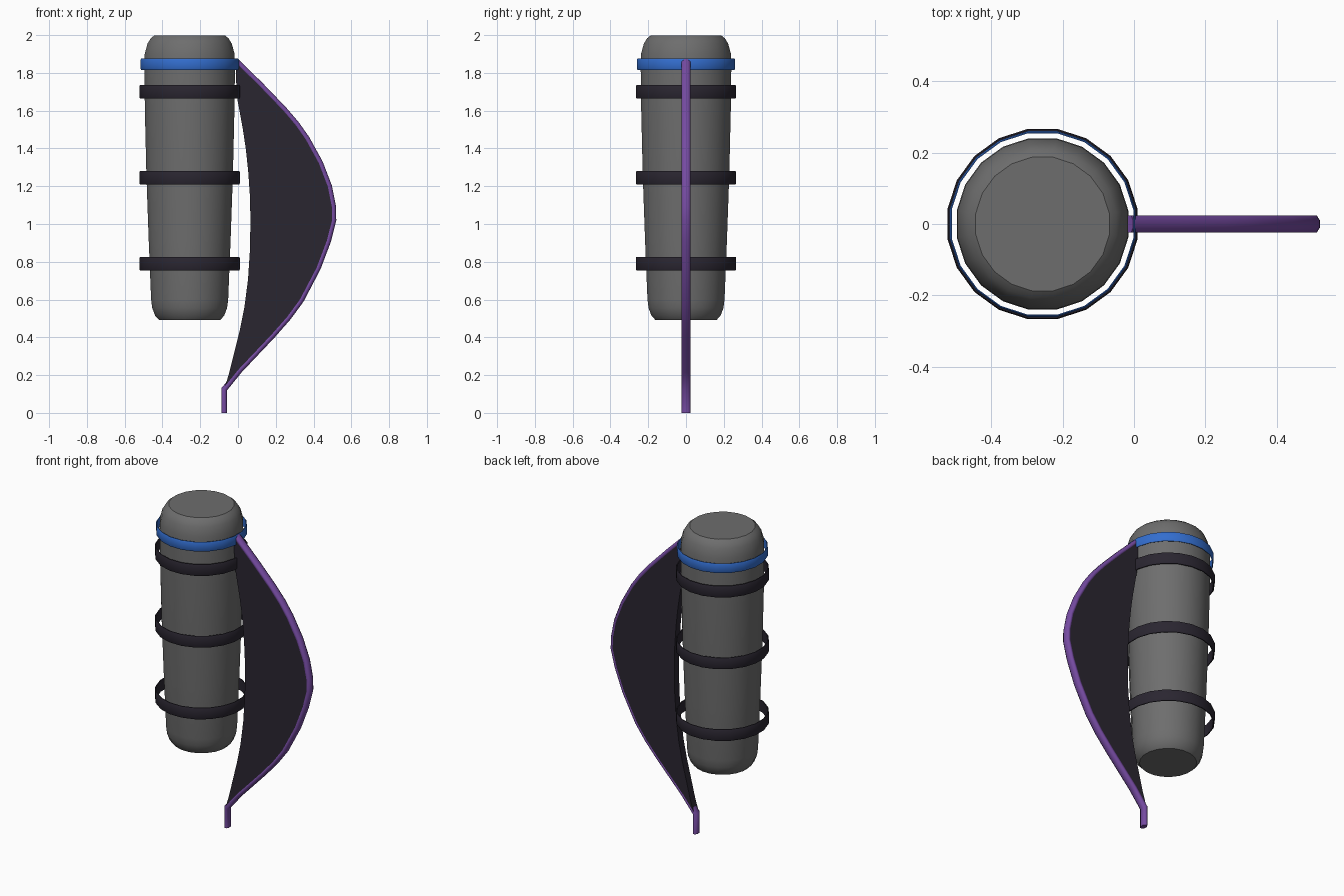
import bpy, bmesh, math
from mathutils import Vector

if "Cube" in bpy.data.objects:
    bpy.data.objects.remove(bpy.data.objects["Cube"])

CX = -0.256          # axis of the bag and its straps
SIDES = 20
GROW = 1 / math.cos(math.pi / SIDES)   # radii are given to the flats


def material(name, color):
    m = bpy.data.materials.new(name)
    m.diffuse_color = (*color, 1)
    m.use_nodes = True
    m.node_tree.nodes["Principled BSDF"].inputs["Base Color"].default_value = m.diffuse_color
    return m


grey = material("grey_leather", (0.155, 0.155, 0.155))
dark = material("dark_fabric", (0.023, 0.019, 0.030))
blue = material("blue_strap", (0.033, 0.155, 0.62))
purple = material("purple_trim", (0.18, 0.07, 0.36))


def finish(name, bm, mat, angle=32):
    bmesh.ops.recalc_face_normals(bm, faces=bm.faces)
    mesh = bpy.data.meshes.new(name)
    bm.to_mesh(mesh)
    bm.free()
    obj = bpy.data.objects.new(name, mesh)
    bpy.context.collection.objects.link(obj)
    mesh.materials.append(mat)
    bpy.ops.object.select_all(action='DESELECT')
    obj.select_set(True)
    bpy.context.view_layer.objects.active = obj
    bpy.ops.object.shade_smooth_by_angle(angle=math.radians(angle))
    return obj


def bridge(bm, a, b):
    n = len(a)
    for i in range(n):
        bm.faces.new((a[i], a[(i + 1) % n], b[(i + 1) % n], b[i]))


def lathe(name, profile, mat, closed=False):
    """Spin an (r, z) profile; closed profiles make rings, open ones get caps."""
    bm = bmesh.new()
    rings = []
    for r, z in profile:
        ring = []
        for i in range(SIDES):
            a = 2 * math.pi * (i + 0.5) / SIDES
            ring.append(bm.verts.new((CX + r * GROW * math.cos(a),
                                      r * GROW * math.sin(a), z)))
        rings.append(ring)
    for a, b in zip(rings, rings[1:]):
        bridge(bm, a, b)
    if closed:
        bridge(bm, rings[-1], rings[0])
    else:
        bm.faces.new(rings[0])
        bm.faces.new(rings[-1])
    return finish(name, bm, mat)


def strap(name, z, half, inner, outer, mat):
    c = 0.007
    lathe(name, [(inner, z - half), (outer - c / 2, z - half), (outer, z - half + c),
                 (outer, z + half - c), (outer - c / 2, z + half), (inner, z + half)],
          mat, closed=True)


# Punching bag body with flat end caps
lathe("bag_body", [(0.163, 0.493), (0.183, 0.515), (0.198, 0.555), (0.204, 0.60),
                   (0.217, 0.92), (0.229, 1.26), (0.237, 1.60), (0.240, 1.84),
                   (0.238, 1.90), (0.223, 1.955), (0.206, 1.983), (0.187, 1.998)], grey)

# Straps around the bag
strap("top_strap", 1.846, 0.030, 0.254, 0.260, blue)
for i, z in enumerate((1.70, 1.245, 0.79)):
    strap(f"strap_{i + 1}", z, 0.036, 0.257, 0.266, dark)

# Curved rim, bottom to top, in (x, z)
rim = [(-0.073, 0), (-0.073, 0.125), (0.008, 0.225), (0.183, 0.410), (0.265, 0.503),
       (0.334, 0.597), (0.423, 0.767), (0.477, 0.91), (0.505, 1.02), (0.504, 1.09),
       (0.482, 1.20), (0.434, 1.325), (0.364, 1.452), (0.309, 1.53), (0.245, 1.605),
       (0.120, 1.735), (-0.013, 1.866)]


def sweep(name, path, rx, ry, mat, sides=8):
    bm = bmesh.new()
    pts = [Vector(p) for p in path]
    rings = []
    for i, p in enumerate(pts):
        d0 = (p - pts[i - 1]).normalized() if i else (pts[1] - p).normalized()
        d1 = (pts[i + 1] - p).normalized() if i < len(pts) - 1 else d0
        t = (d0 + d1).normalized()
        n = Vector((t.y, -t.x)) / t.dot(d0)      # mitred side direction
        ring = []
        for k in range(sides):
            a = 2 * math.pi * (k + 0.5) / sides
            q = p + n * rx * math.cos(a)
            ring.append(bm.verts.new((q.x, ry * math.sin(a), q.y)))
        rings.append(ring)
    for a, b in zip(rings, rings[1:]):
        bridge(bm, a, b)
    bm.faces.new(rings[0])
    bm.faces.new(rings[-1])
    return finish(name, bm, mat, 70)


sweep("curved_rim", rim, 0.0165, 0.0265, purple)

# Flat panel between the rim and its hollow inner edge
inner = [(-0.010, 1.76), (-0.005, 1.67), (0.026, 1.50), (0.041, 1.40), (0.054, 1.28),
         (0.063, 1.15), (0.066, 1.02), (0.063, 0.86), (0.053, 0.706), (0.034, 0.56),
         (0.010, 0.44), (-0.020, 0.32), (-0.047, 0.21)]
bm = bmesh.new()
face = bm.faces.new([bm.verts.new((x, -0.0235, z)) for x, z in rim[1:] + inner])
out = bmesh.ops.extrude_face_region(bm, geom=[face], use_keep_orig=True)
bmesh.ops.translate(bm, vec=(0, 0.047, 0),
                    verts=[v for v in out["geom"] if isinstance(v, bmesh.types.BMVert)])
finish("side_panel", bm, dark)
